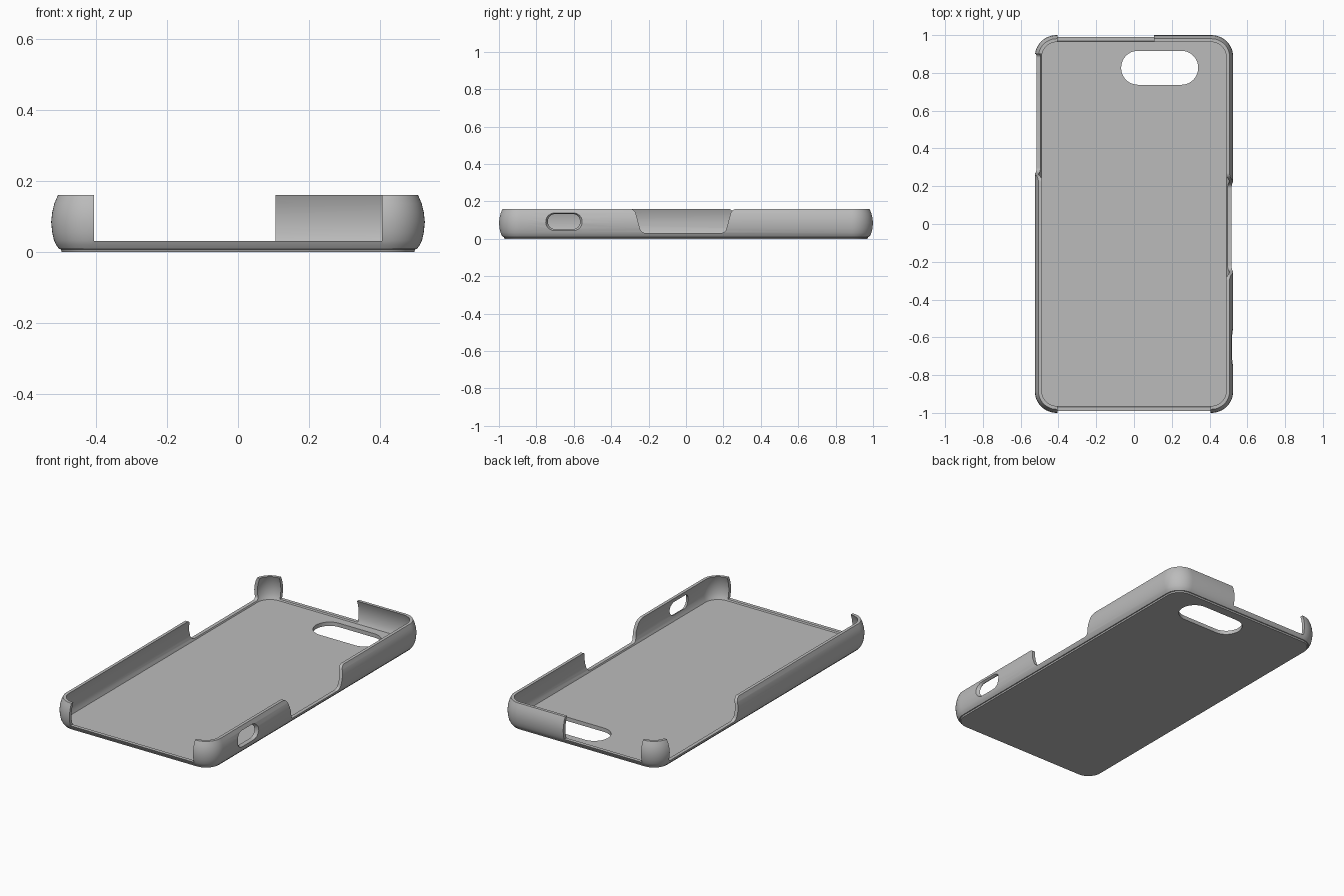
import bpy, bmesh, math
from mathutils import Vector

cube = bpy.data.objects.get("Cube")
if cube:
    bpy.data.objects.remove(cube, do_unlink=True)

grey = bpy.data.materials.new("matte grey")
grey.use_nodes = True
GREY = (0.5, 0.5, 0.5, 1)
grey.diffuse_color = GREY
grey.node_tree.nodes["Principled BSDF"].inputs["Base Color"].default_value = GREY


def rounded(points, steps=8):
    """Outline from (u, v, radius) corners, each rounded with a circular arc."""
    out = []
    for i, (u, v, r) in enumerate(points):
        p = Vector((u, v))
        a = (Vector(points[i - 1][:2]) - p).normalized()
        b = (Vector(points[(i + 1) % len(points)][:2]) - p).normalized()
        if r == 0:
            out.append(p)
            continue
        half = a.angle(b) / 2
        centre = p + (a + b).normalized() * r / math.sin(half)
        start = p + a * r / math.tan(half) - centre
        end = p + b * r / math.tan(half) - centre
        sweep = start.angle_signed(end)
        for k in range(steps + 1):
            t = -sweep * k / steps
            c, s = math.cos(t), math.sin(t)
            out.append(centre + Vector((start.x * c - start.y * s, start.x * s + start.y * c)))
    return out


def box(u0, u1, v0, v1, r=0):
    return [(u0, v0, r), (u1, v0, r), (u1, v1, r), (u0, v1, r)]


def loft(name, rings):
    """Closed solid through rings of equal point count."""
    bm = bmesh.new()
    loops = [[bm.verts.new(p) for p in ring] for ring in rings]
    n = len(loops[0])
    for lower, upper in zip(loops, loops[1:]):
        for i in range(n):
            j = (i + 1) % n
            bm.faces.new((lower[i], lower[j], upper[j], upper[i]))
    bm.faces.new(loops[0][::-1])
    bm.faces.new(loops[-1])
    bmesh.ops.recalc_face_normals(bm, faces=bm.faces)
    mesh = bpy.data.meshes.new(name)
    bm.to_mesh(mesh)
    bm.free()
    obj = bpy.data.objects.new(name, mesh)
    bpy.context.collection.objects.link(obj)
    return obj


def case_ring(inset, z):
    hx, hy = 0.525 - inset, 1.0 - inset
    return [(p.x, p.y, z) for p in rounded(box(-hx, hx, -hy, hy, 0.115 - inset), 12)]


def side_cutter(name, outline, x0, x1):
    return loft(name, [[(x, p.x, p.y) for p in outline] for x in (x0, x1)])


# Shell: stepped base, bulging outer wall, rim, then inner wall and floor
outer = [(0.03, 0), (0.027, 0.008), (0.022, 0.009), (0.014, 0.02), (0.008, 0.033),
         (0.003, 0.055), (0, 0.085), (0.003, 0.112), (0.009, 0.137), (0.019, 0.16)]
inner = [(0.037, 0.16), (0.028, 0.137), (0.023, 0.112), (0.02, 0.085),
         (0.023, 0.055), (0.028, 0.036), (0.034, 0.023)]
case = loft("phone_case", [case_ring(i, z) for i, z in outer + inner])
case.data.materials.append(grey)

LIP, TOP = 0.031, 0.16
HIGH = 0.3
cutters = []

# End openings between the corner grips
for name, x0, x1, y in (("front_opening", -0.405, 0.405, -1), ("back_opening", -0.405, 0.105, 1)):
    cutters.append(loft(name, [[(p.x, p.y, z) for p in rounded(box(x0, x1, y - 0.1, y + 0.1))]
                               for z in (LIP, HIGH)]))

# Side button opening with flared, rounded ends
flared = rounded([(-0.24, LIP, 0.03), (0.21, LIP, 0.03), (0.245, TOP, 0.035), (0.4, TOP + 0.002, 0),
                  (0.4, HIGH, 0), (-0.4, HIGH, 0), (-0.4, TOP + 0.002, 0), (-0.275, TOP, 0.035)])
cutters.append(side_cutter("left_opening", flared, 0.4, 0.6))

# Long opening on the other side, up to the corner grip
long_gap = rounded([(0.275, LIP, 0.03), (0.9, LIP, 0.02), (0.9, HIGH, 0), (0.1, HIGH, 0),
                    (0.1, TOP + 0.002, 0), (0.25, TOP, 0.035)])
cutters.append(side_cutter("right_opening", long_gap, -0.6, -0.4))

# Port slot with bevelled edge
slot_rings = []
for x, g in ((0.4, 0.014), (0.506, 0.014), (0.528, 0), (0.6, 0)):
    ring = rounded(box(-0.752 + g, -0.553 - g, 0.038 + g, 0.146 - g, 0.05 - g))
    slot_rings.append([(x, p.x, p.y) for p in ring])
cutters.append(loft("port_slot", slot_rings))

# Camera window
window = rounded(box(-0.068, 0.34, 0.737, 0.917, 0.0895), 12)
cutters.append(loft("camera_window", [[(p.x, p.y, z) for p in window] for z in (-0.1, 0.1)]))

for cutter in cutters:
    cutter.hide_render = True
    mod = case.modifiers.new(cutter.name, 'BOOLEAN')
    mod.operation = 'DIFFERENCE'
    mod.solver = 'EXACT'
    mod.object = cutter

# Bake the cuts and discard the cutters
bpy.context.view_layer.update()
baked = bpy.data.meshes.new_from_object(case.evaluated_get(bpy.context.evaluated_depsgraph_get()))
case.modifiers.clear()
case.data = baked
for cutter in cutters:
    bpy.data.objects.remove(cutter, do_unlink=True)

bpy.ops.object.select_all(action='DESELECT')
case.select_set(True)
bpy.context.view_layer.objects.active = case
bpy.ops.object.shade_smooth_by_angle(angle=math.radians(30))
